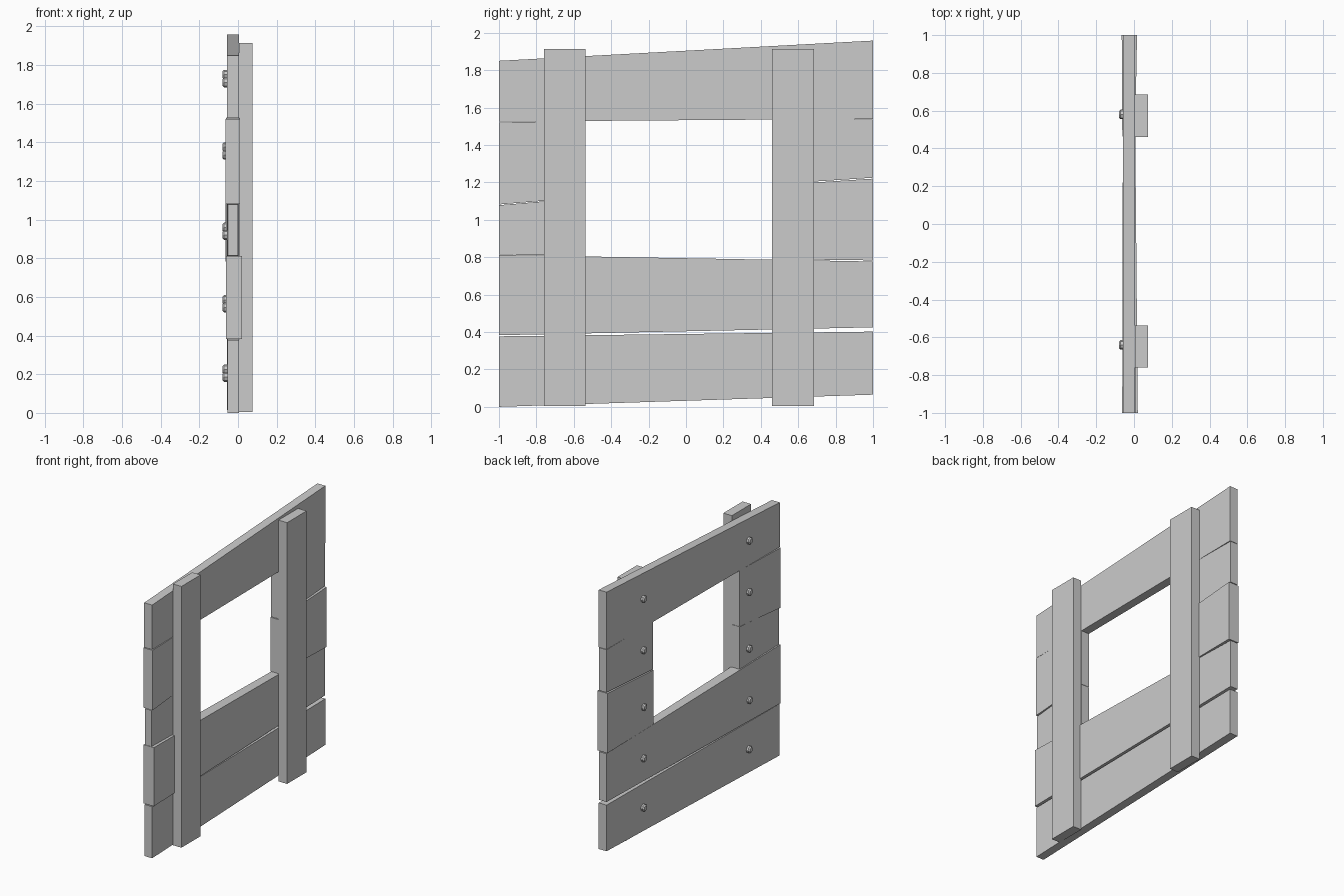
import bpy, bmesh, math
from mathutils import Matrix

if "Cube" in bpy.data.objects:
    bpy.data.objects.remove(bpy.data.objects["Cube"])


def finish(name, bm):
    bmesh.ops.recalc_face_normals(bm, faces=bm.faces)
    me = bpy.data.meshes.new(name)
    bm.to_mesh(me)
    bm.free()
    ob = bpy.data.objects.new(name, me)
    bpy.context.collection.objects.link(ob)
    return ob


def plank(name, ys, z_start, z_end, x_start, x_end):
    """Rough board along y; each end has its own (bottom, top) and (back, front)."""
    bm = bmesh.new()
    rings = []
    for y, (zb, zt), (xa, xb) in zip(ys, (z_start, z_end), (x_start, x_end)):
        rings.append([bm.verts.new(p) for p in
                      ((xa, y, zb), (xb, y, zb), (xb, y, zt), (xa, y, zt))])
    a, b = rings
    bm.faces.new(a)
    bm.faces.new(b)
    for i in range(4):
        j = (i + 1) % 4
        bm.faces.new((a[i], a[j], b[j], b[i]))
    return finish(name, bm)


def bolt(name, y, z):
    """Low-poly bolt head with chamfered rim, facing -x."""
    bm = bmesh.new()
    turn = Matrix.Rotation(-math.pi / 2, 4, 'Y')
    for x, depth, r1, r2 in ((-0.062, 0.020, 0.025, 0.025),
                             (-0.076, 0.008, 0.025, 0.017)):
        bmesh.ops.create_cone(bm, cap_ends=True, segments=8, radius1=r1, radius2=r2,
                              depth=depth, matrix=Matrix.Translation((x, y, z)) @ turn)
    return finish(name, bm)


# Full-width boards
FULL = (-1, 1)
plank("bottom_plank", FULL, (0, 0.377), (0.065, 0.402), (-0.055, 0.006), (-0.058, 0.006))
plank("sill_plank", FULL, (0.383, 0.812), (0.425, 0.777), (-0.062, 0.02), (-0.058, 0.002))
plank("top_plank", FULL, (1.525, 1.85), (1.54, 1.958), (-0.058, 0.006), (-0.058, 0.006))

# Short boards on either side of the window
LEFT, RIGHT = (-1, -0.536), (0.462, 1)
plank("left_lower_plank", LEFT, (0.814, 1.078), (0.808, 1.118), (-0.053, 0.0), (-0.058, 0.006))
plank("left_upper_plank", LEFT, (1.082, 1.52), (1.12, 1.53), (-0.064, 0.01), (-0.058, 0.006))
plank("right_lower_plank", RIGHT, (0.79, 1.185), (0.783, 1.22), (-0.062, 0.006), (-0.065, 0.016))
plank("right_upper_plank", RIGHT, (1.19, 1.54), (1.225, 1.537), (-0.058, 0.006), (-0.058, 0.002))

# Upright battens on the front side
for name, y0, y1 in (("left_batten", -0.76, -0.538), ("right_batten", 0.46, 0.685)):
    plank(name, (y0, y1), (0.004, 1.913), (0.004, 1.913), (0.006, 0.075), (0.006, 0.075))

# Bolt heads on the back, one per board and batten
for i, z in enumerate((0.205, 0.565, 0.94, 1.355, 1.73)):
    bolt(f"left_bolt_{i}", -0.64, z - 0.02)
    bolt(f"right_bolt_{i}", 0.58, z + 0.02)
